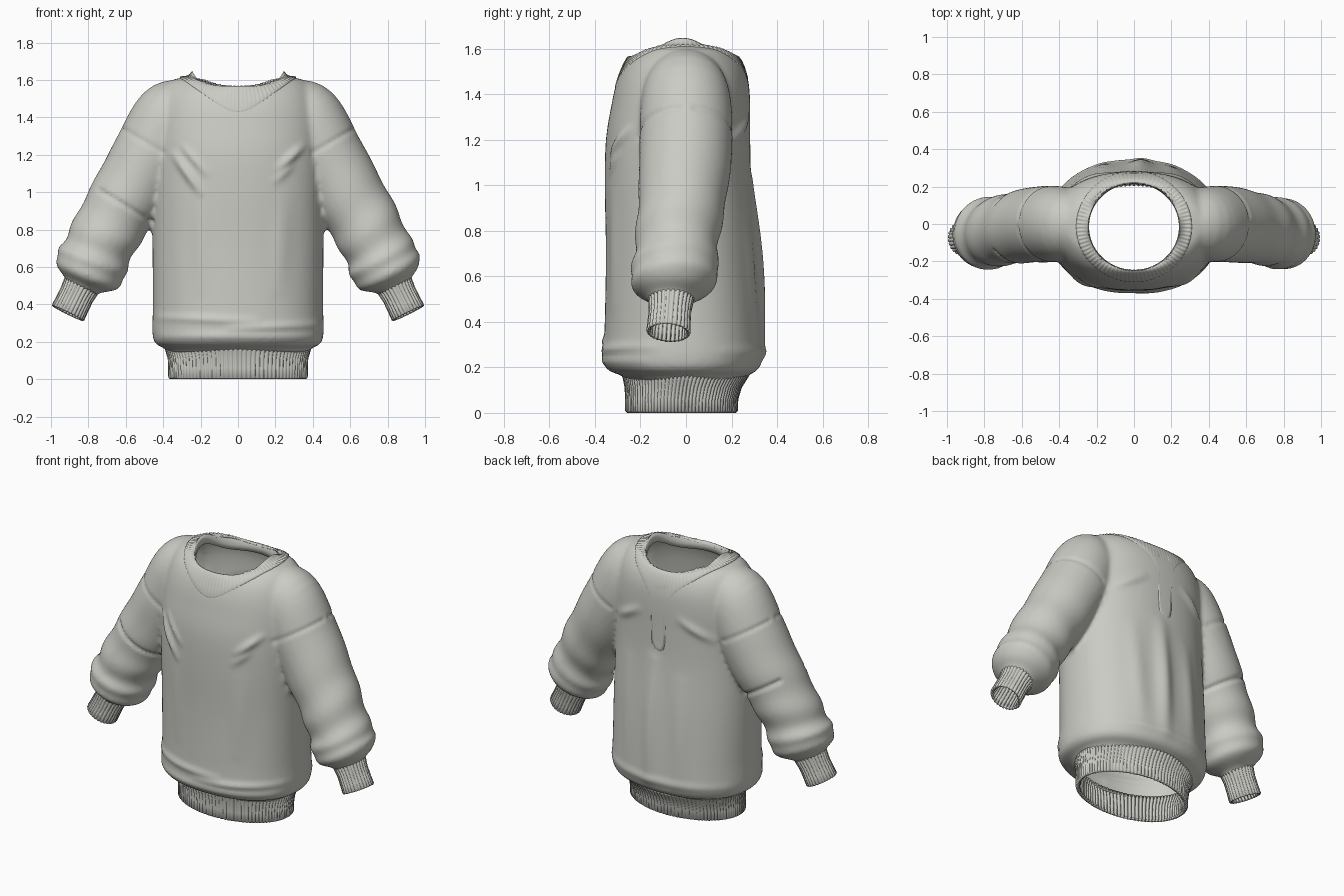
import bpy, bmesh
from math import sin, cos, pi, exp, copysign
from mathutils import Vector
from mathutils.bvhtree import BVHTree

if "Cube" in bpy.data.objects:
    bpy.data.objects.remove(bpy.data.objects["Cube"])

knit = bpy.data.materials.new("warm grey knit")
knit.use_nodes = True
knit.diffuse_color = (0.6, 0.6, 0.56, 1)
bsdf = knit.node_tree.nodes["Principled BSDF"]
bsdf.inputs["Base Color"].default_value = knit.diffuse_color
bsdf.inputs["Roughness"].default_value = 0.9


def spline(points, steps):
    """Smooth interpolation through stations of any dimension."""
    pts = [Vector(p) for p in points]
    pts = [pts[0]] + pts + [pts[-1]]
    out = []
    for a, b, c, d in zip(pts, pts[1:], pts[2:], pts[3:]):
        for i in range(steps):
            t = i / steps
            out.append(b + (c - a) * (t / 2) + (a * 2 - b * 5 + c * 4 - d) * (t * t / 2)
                       + (b * 3 - a - c * 3 + d) * (t ** 3 / 2))
    return out + [pts[-1]]


def loft(bm, rings, caps=False):
    rows = [[bm.verts.new(p) for p in ring] for ring in rings]
    n = len(rows[0])
    for low, high in zip(rows, rows[1:]):
        for i in range(n):
            j = (i + 1) % n
            bm.faces.new((low[i], low[j], high[j], high[i]))
    if caps:
        bm.faces.new(rows[0][::-1])
        bm.faces.new(rows[-1])


def make_object(name, bm, thickness=0, offset=-1):
    bmesh.ops.recalc_face_normals(bm, faces=bm.faces)
    mesh = bpy.data.meshes.new(name)
    bm.to_mesh(mesh)
    bm.free()
    mesh.materials.append(knit)
    ob = bpy.data.objects.new(name, mesh)
    bpy.context.collection.objects.link(ob)
    for p in mesh.polygons:
        p.use_smooth = True
    if thickness:
        mod = ob.modifiers.new("thickness", "SOLIDIFY")
        mod.thickness, mod.offset = thickness, offset
    return ob


def power(v, e):
    return copysign(abs(v) ** e, v)


# Torso stations: height, half width, front, back
torso = [(.13, .37, -.255, .23), (.16, .385, -.275, .265), (.19, .44, -.345, .315),
         (.25, .458, -.362, .335), (.4, .455, -.357, .33), (.7, .457, -.352, .31),
         (1, .457, -.357, .287), (1.2, .455, -.352, .282), (1.35, .45, -.328, .282),
         (1.46, .43, -.303, .274), (1.54, .40, -.265, .245), (1.595, .36, -.2, .19),
         (1.612, .3, -.13, .12)]
# Sleeve stations: x, y, z, radius
sleeve = [(.26, 0, 1.46, .13), (.36, 0, 1.41, .19), (.465, 0, 1.2, .205),
          (.58, -.01, 1, .197), (.68, -.03, .83, .187), (.75, -.045, .69, .183),
          (.785, -.05, .61, .193), (.815, -.06, .545, .17), (.835, -.065, .5, .1),
          (.852, -.07, .465, .085)]

bm = bmesh.new()
rings = []
for z, rx, front, back in spline(torso, 4):
    cy, ry = (front + back) / 2, (back - front) / 2
    rings.append([(rx * power(cos(a), .9), cy + ry * power(sin(a), .9), z)
                  for a in (2 * pi * i / 72 for i in range(72))])
loft(bm, rings, True)

stations = spline(sleeve, 6)
for side in (1, -1):
    rings = []
    for k, st in enumerate(stations):
        s = k / (len(stations) - 1)
        before, after = stations[max(k - 1, 0)], stations[min(k + 1, len(stations) - 1)]
        tangent = (after - before).xyz.normalized()
        u = Vector((0, 1, 0))
        w = tangent.cross(u).normalized()
        bunching = .04 * exp(-((s - .57) / .22) ** 2)
        ring = []
        for i in range(48):
            a = 2 * pi * i / 48
            r = st.w * (1 + bunching * sin(s * 44 + 1.2 * sin(a + side) + side * .5))
            p = st.xyz + u * r * sin(a) + w * r * cos(a)
            ring.append((p.x * side, p.y, p.z))
        rings.append(ring)
    loft(bm, rings, True)

# Fuse torso and sleeves into one soft skin
source = make_object("garment", bm)
mod = source.modifiers.new("fuse", "REMESH")
mod.mode, mod.voxel_size = "VOXEL", .014
mod = source.modifiers.new("soften", "SMOOTH")
mod.factor, mod.iterations = .5, 7
graph = bpy.context.evaluated_depsgraph_get()
fused = bpy.data.meshes.new_from_object(source.evaluated_get(graph))
bm = bmesh.new()
bm.from_mesh(fused)
bpy.data.objects.remove(source)
bm.normal_update()

# Cloth folds: facing (-1 front, 1 back), start xz, end xz, width, height
folds = [(-1, (-.34, 1.2), (-.2, 1), .022, .02), (-1, (-.29, 1.24), (-.17, 1.1), .018, .012),
         (-1, (.34, 1.24), (.22, 1.13), .022, .02), (-1, (.29, 1.14), (.2, 1.06), .02, .01),
         (-1, (-.42, .33), (.1, .31), .02, .012), (-1, (-.05, .27), (.42, .29), .02, .014),
         (-1, (-.4, .23), (.4, .23), .02, .01), (-1, (-.2, .95), (-.2, .5), .04, .008),
         (-1, (.24, .95), (.22, .5), .05, .008),
         (1, (.03, 1), (.04, .28), .05, .028), (1, (-.16, .9), (-.17, .3), .05, .012),
         (1, (.22, .95), (.2, .3), .05, .01), (1, (-.32, 1.2), (-.15, 1.3), .025, .014),
         (1, (.32, 1.2), (.15, 1.3), .025, .014), (1, (-.4, .26), (.4, .27), .025, .01)]
for face in (-1, 1):        # dropped shoulder seams and one sleeve crease
    for side in (-1, 1):
        folds.append((face, (side * .62, 1.34), (side * .4, 1.21), .012, -.007))
    folds.append((face, (-.74, 1.01), (-.46, .84), .012, -.012))

moves = []
for v in bm.verts:
    p, lift = Vector((v.co.x, v.co.z)), 0
    for face, a, b, width, height in folds:
        if v.normal.y * face > .1:
            a, b = Vector(a), Vector(b)
            t = max(0, min(1, (p - a).dot(b - a) / (b - a).length_squared))
            d = (p - a.lerp(b, t)).length / width
            if d < 3:
                taper = .35 + .65 * sin(pi * t) if height > 0 else 1
                lift += height * taper * exp(-d * d)
    moves.append(v.normal * lift)
for v, m in zip(bm.verts, moves):
    v.co += m
skin = BVHTree.FromBMesh(bm)

# Open the neck, hem and wrists
cuff_top, cuff_end = Vector((.828, -.065, .52)), Vector((.911, -.078, .352))
cuff_axis = (cuff_end - cuff_top).normalized()


def is_opening(c):
    if c.z < .146:
        return True
    if c.z > 1.35 and (c.x / .252) ** 2 + ((c.y + .015) / .242) ** 2 < 1:
        return True
    return abs(c.x) > .7 and (Vector((abs(c.x), c.y, c.z)) - cuff_top).dot(cuff_axis) > .035


holes = [f for f in bm.faces if is_opening(f.calc_center_median())]
bmesh.ops.delete(bm, geom=holes, context="FACES")
make_object("sweater_body", bm, .014)
bpy.data.meshes.remove(fused)

# Ribbed neck band lying on the skin and standing up at the rim
bm = bmesh.new()
count, ribs = 336, 84
rings = []
for t in (0, .02, .2, .4, .6, .8, .93, 1, 1.01, 1.02):
    ring = []
    for i in range(count):
        a = 2 * pi * i / count
        outer = Vector((.31 * cos(a), -.015 + (.3 if sin(a) > 0 else .297) * sin(a), 0))
        inner = Vector((.245 * cos(a), -.015 + .235 * sin(a), 0))
        p = outer.lerp(inner, min(t, 1))
        hit = skin.ray_cast(Vector((p.x, p.y, 3)), Vector((0, 0, -1)))[0]
        ground = hit.z if hit else 1.4
        rim = 1.568 + .08 * abs(cos(a)) ** 6
        rise = max(0, (t - .4) / .6) ** 2
        z = ground + (.007 if t > 0 else -.01) + .0025 * cos(ribs * a)
        z += (rim - z) * min(rise, 1)
        if t > 1:
            p *= 2 - t
            z -= (t - 1) * 3
        ring.append((p.x, p.y, z))
    rings.append(ring)
loft(bm, rings)
make_object("neck_band", bm, .004)


def ribbed(a, count):
    """Narrow grooves between broad ribs."""
    return -.007 * (.5 + .5 * cos(count * a)) ** 3


# Ribbed hem band: height, half width, front, back
bm = bmesh.new()
rings = []
for z, rx, front, back in [(0, .362, -.258, .218), (.008, .373, -.268, .228),
                           (.06, .374, -.268, .23), (.11, .376, -.27, .245),
                           (.15, .388, -.278, .27), (.175, .395, -.285, .285)]:
    ring = []
    for i in range(576):
        a = 2 * pi * i / 576
        g = ribbed(a, 96)
        ring.append(((rx + g) * cos(a), (front + back) / 2 + ((back - front) / 2 + g) * sin(a), z))
    rings.append(ring)
loft(bm, rings)
make_object("hem_band", bm, .014)

# Ribbed cuffs
for side, name in ((1, "left_cuff"), (-1, "right_cuff")):
    bm = bmesh.new()
    u = Vector((0, 1, 0))
    w = cuff_axis.cross(u).normalized()
    u = w.cross(cuff_axis)
    rings = []
    for t, r in ((0, .104), (.12, .101), (.4, .094), (.75, .095), (.97, .097), (1, .092)):
        c = cuff_top.lerp(cuff_end, t)
        ring = []
        for i in range(168):
            a = 2 * pi * i / 168
            p = c + (u * sin(a) + w * cos(a)) * (r + ribbed(a, 28))
            ring.append((p.x * side, p.y, p.z))
        rings.append(ring)
    loft(bm, rings)
    make_object(name, bm, .012)
